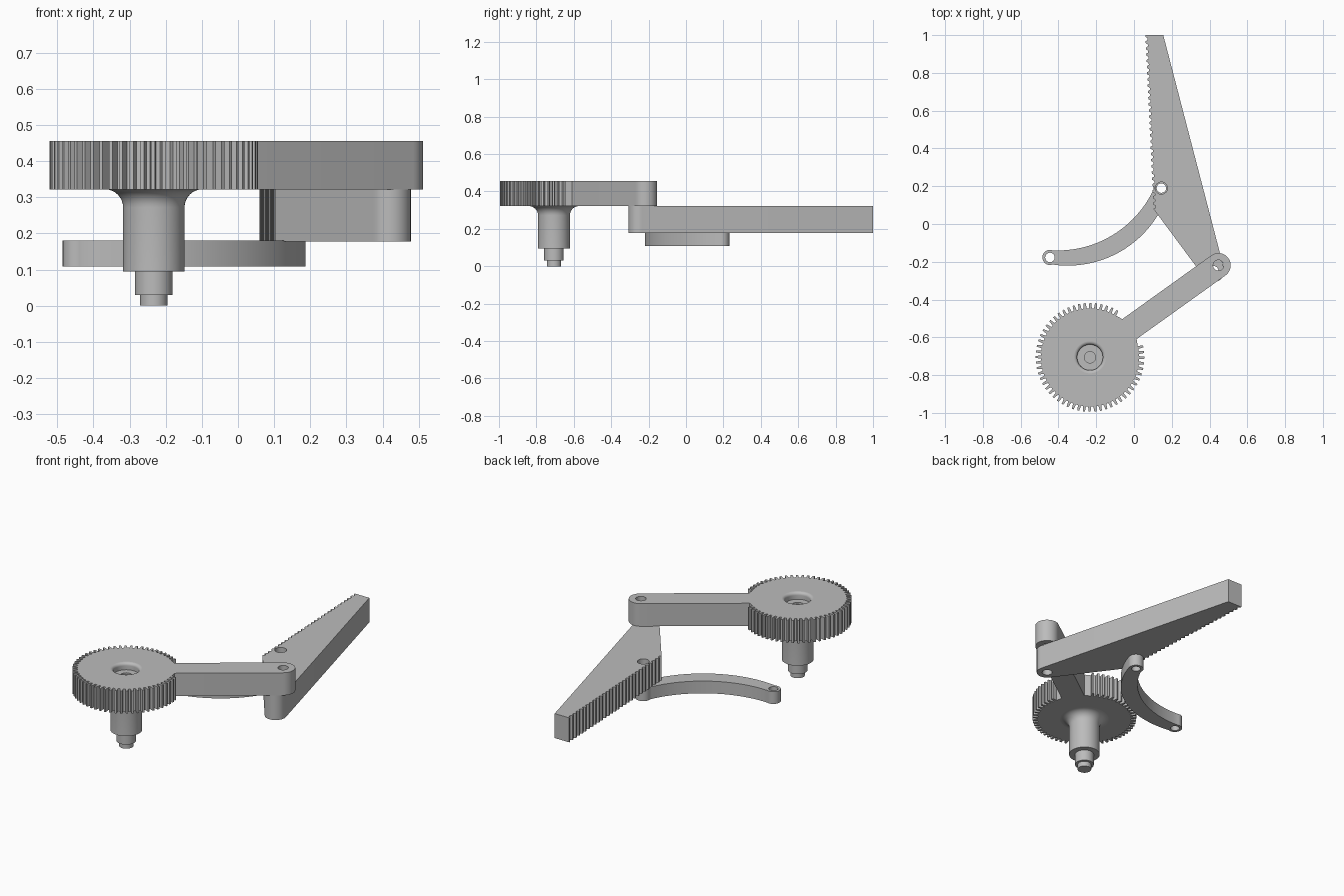
import bpy, bmesh
from math import sin, cos, pi, radians, hypot, atan2, asin
from mathutils import Vector

if "Cube" in bpy.data.objects:
    bpy.data.objects.remove(bpy.data.objects["Cube"])

grey = bpy.data.materials.new("plain_grey")
grey.use_nodes = True
grey.diffuse_color = (0.5, 0.5, 0.5, 1)
grey.node_tree.nodes["Principled BSDF"].inputs["Base Color"].default_value = (0.5, 0.5, 0.5, 1)

GEAR = Vector((-0.233, -0.706))
PIVOT = Vector((0.447, -0.219))
LEVER_END = Vector((0.42, -0.25))
LINK_PIN = Vector((0.145, 0.19))
LINK_TIP = Vector((-0.445, -0.177))


def polar(c, r, deg):
    return (c[0] + r * cos(radians(deg)), c[1] + r * sin(radians(deg)))


def arc(c, r, start, end, n=20):
    return [polar(c, r, start + (end - start) * i / n) for i in range(n + 1)]


def circle(c, r):
    return arc(c, r, 0, 352.5, 47)


def bulge(a, b, s, n=24):
    """Inner points of a circular arc from a to b, bowing s to the right."""
    a, b = Vector(a), Vector(b)
    d = (b - a).normalized()
    right = Vector((d.y, -d.x))
    h = (b - a).length / 2
    r = (h * h + s * s) / (2 * abs(s))
    half = asin(h / r)
    side = 1 if s > 0 else -1
    centre = (a + b) / 2 + right * (s - side * r)
    angles = [half * (2 * i / n - 1) for i in range(1, n)]
    return [tuple(centre + d * r * sin(t) + right * side * r * cos(t)) for t in angles]


def finish(obj):
    obj.data.materials.clear()
    obj.data.materials.append(grey)
    bpy.ops.object.select_all(action='DESELECT')
    obj.select_set(True)
    bpy.context.view_layer.objects.active = obj
    bpy.ops.object.shade_smooth_by_angle(angle=radians(25))


def plate(name, loops, z0, z1):
    """Extrude an outline with holes between two heights."""
    curve = bpy.data.curves.new(name + "_outline", 'CURVE')
    curve.dimensions = '2D'
    curve.fill_mode = 'BOTH'
    curve.extrude = (z1 - z0) / 2
    for loop in loops:
        spline = curve.splines.new('POLY')
        spline.points.add(len(loop) - 1)
        for point, (x, y) in zip(spline.points, loop):
            point.co = (x, y, 0, 1)
        spline.use_cyclic_u = True
    temp = bpy.data.objects.new(name + "_outline", curve)
    bpy.context.collection.objects.link(temp)
    graph = bpy.context.evaluated_depsgraph_get()
    mesh = bpy.data.meshes.new_from_object(temp.evaluated_get(graph))
    bpy.data.objects.remove(temp)
    bm = bmesh.new()
    bm.from_mesh(mesh)
    bmesh.ops.remove_doubles(bm, verts=bm.verts, dist=0.0001)
    bmesh.ops.translate(bm, verts=bm.verts, vec=(0, 0, (z0 + z1) / 2))
    bmesh.ops.recalc_face_normals(bm, faces=bm.faces)
    bm.to_mesh(mesh)
    bm.free()
    mesh.name = name
    obj = bpy.data.objects.new(name, mesh)
    bpy.context.collection.objects.link(obj)
    finish(obj)


def lathe(name, centre, profile, steps=48):
    bm = bmesh.new()
    verts = [bm.verts.new((centre[0] + r, centre[1], z)) for r, z in profile]
    edges = [bm.edges.new(pair) for pair in zip(verts, verts[1:])]
    bmesh.ops.spin(bm, geom=verts + edges, cent=(*centre, 0), axis=(0, 0, 1),
                   angle=2 * pi, steps=steps)
    bmesh.ops.remove_doubles(bm, verts=bm.verts, dist=0.0001)
    bmesh.ops.recalc_face_normals(bm, faces=bm.faces)
    mesh = bpy.data.meshes.new(name)
    bm.to_mesh(mesh)
    bm.free()
    obj = bpy.data.objects.new(name, mesh)
    bpy.context.collection.objects.link(obj)
    finish(obj)


# Gear with a radial arm in place of a few teeth
TEETH, ROOT, TIP, ARM = 60, 0.26, 0.288, 0.065
way = PIVOT - GEAR
heading = atan2(way.y, way.x) * 180 / pi
pitch = 360 / TEETH
outline = arc(PIVOT, ARM, heading - 90, heading + 90)
spread = asin(ARM / 0.265) * 180 / pi
outline.append(polar(GEAR, 0.265, heading + spread))
for i in range(4, TEETH - 3):
    mid = heading + i * pitch
    for r, part in ((ROOT, -0.3), (TIP, -0.17), (TIP, 0.17), (ROOT, 0.3)):
        outline.append(polar(GEAR, r, mid + part * pitch))
outline.append(polar(GEAR, 0.265, heading - spread))
plate("gear_arm", [outline, circle(GEAR, 0.085), circle(PIVOT, 0.028)], 0.322, 0.455)

# Stepped shaft, flared under the gear and dished at the top
flare = arc((0.135, 0.272), 0.05, 180, 90, 8)
rim = arc((0.085, 0.438), 0.017, 90, 180, 6)
lathe("drive_shaft", GEAR,
      [(0, 0), (0.038, 0), (0.038, 0.03), (0.052, 0.03), (0.052, 0.095),
       (0.085, 0.095)] + flare)
lathe("shaft_recess", GEAR,
      rim + [(0.068, 0.415), (0.03, 0.415), (0.03, 0.405), (0, 0.405)])

# Tapered lever with a serrated left edge
lever = arc(LEVER_END, 0.058, 217, 374)
lever += [(0.155, 1.0), (0.06, 1.0)]
top, bottom, notches = Vector((0.06, 1.0)), Vector((0.103, 0.08)), 28
for i in range(notches):
    for part, depth in ((0.3, 0), (0.5, 0.011), (0.8, 0.011), (1, 0)):
        p = top.lerp(bottom, (i + part) / notches)
        lever.append((p.x + depth, p.y))
plate("toothed_lever", [lever, circle(LEVER_END, 0.028), circle(LINK_PIN, 0.032)],
      0.178, 0.322)

# Curved link with an eye at each end
right_eye = arc(LINK_PIN, 0.042, -20, 190)
left_eye = arc(LINK_TIP, 0.04, 70, 290)
link = (right_eye + bulge(right_eye[-1], left_eye[0], -0.095)
        + left_eye + bulge(left_eye[-1], right_eye[0], 0.135))
plate("curved_link", [link, circle(LINK_PIN, 0.025), circle(LINK_TIP, 0.025)],
      0.108, 0.18)
